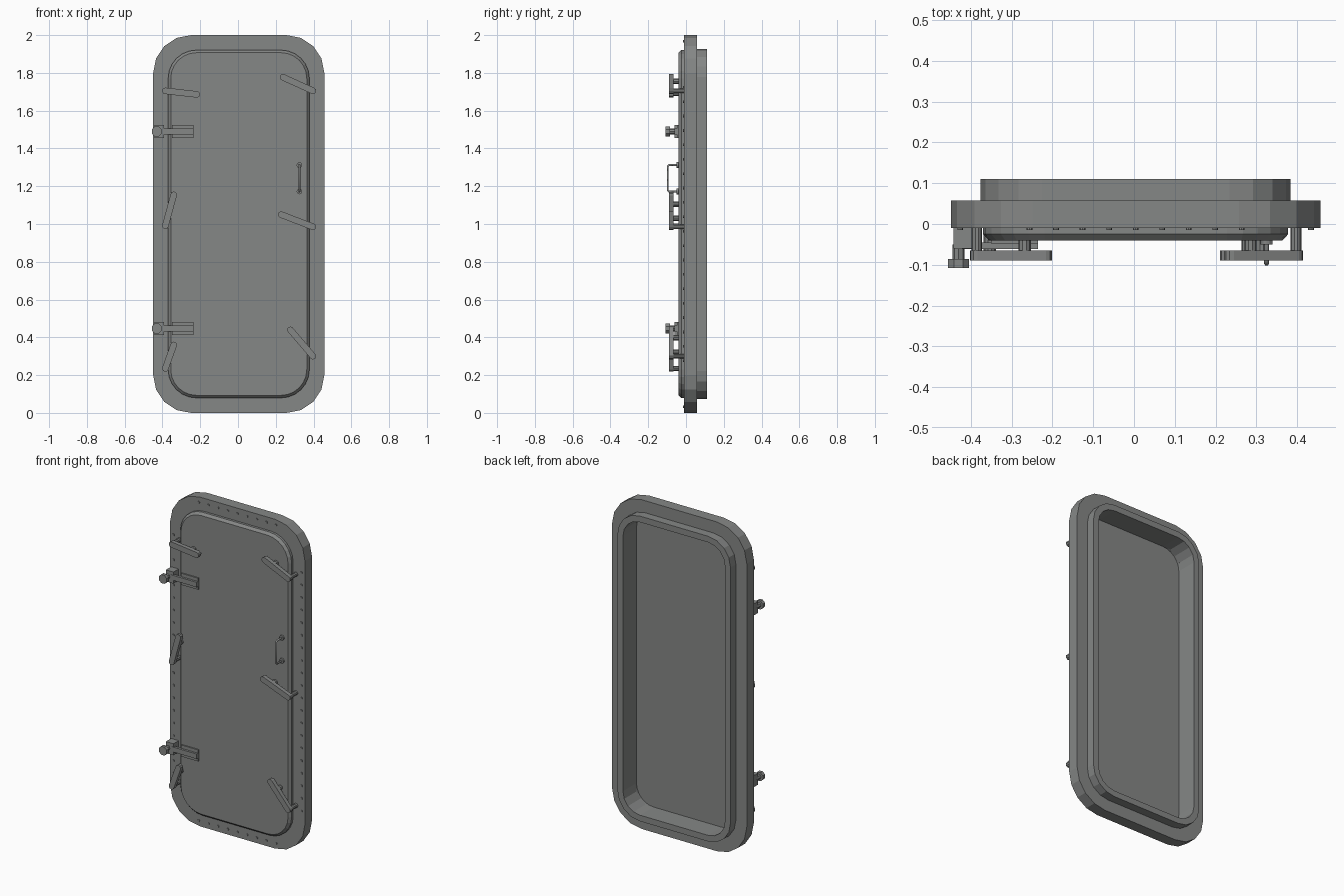
import bpy, bmesh, math
from math import cos, sin, pi

cube = bpy.data.objects.get("Cube")
if cube:
    bpy.data.objects.remove(cube, do_unlink=True)

CX = 0.004  # centre line of frame and door

steel = bpy.data.materials.new("grey_steel")
steel.use_nodes = True
GREY = (0.235, 0.242, 0.238, 1)
steel.diffuse_color = GREY
steel.node_tree.nodes["Principled BSDF"].inputs["Base Color"].default_value = GREY


def finish(name, bm):
    bmesh.ops.recalc_face_normals(bm, faces=bm.faces)
    mesh = bpy.data.meshes.new(name)
    bm.to_mesh(mesh)
    bm.free()
    mesh.materials.append(steel)
    obj = bpy.data.objects.new(name, mesh)
    bpy.context.collection.objects.link(obj)
    return obj


def rounded_rect(hx, hz, r, segs):
    """Outline in x and z, centred on the frame."""
    pts = []
    for q, (sx, sz) in enumerate([(1, 1), (-1, 1), (-1, -1), (1, -1)]):
        for i in range(segs + 1):
            a = (q + i / segs) * pi / 2
            pts.append((CX + sx * (hx - r) + r * cos(a), 1 + sz * (hz - r) + r * sin(a)))
    return pts


def circle(x, z, r, n, turn=0.0):
    return [(x + r * cos(turn + 2 * pi * i / n), z + r * sin(turn + 2 * pi * i / n))
            for i in range(n)]


def box(x0, x1, z0, z1):
    return [(x0, z0), (x1, z0), (x1, z1), (x0, z1)]


def capsule(a, b, r, segs=5):
    ang = math.atan2(b[1] - a[1], b[0] - a[0])
    pts = []
    for (x, z), start in ((a, ang + pi / 2), (b, ang - pi / 2)):
        pts += [(x + r * cos(start + pi * i / segs), z + r * sin(start + pi * i / segs))
                for i in range(segs + 1)]
    return pts


def loft(bm, layers, caps=True, closed=False):
    """Join outlines, each given with its y, into a skin."""
    rings = [[bm.verts.new((x, y, z)) for x, z in pts] for pts, y in layers]
    pairs = list(zip(rings, rings[1:]))
    if closed:
        pairs.append((rings[-1], rings[0]))
    for a, b in pairs:
        n = len(a)
        for i in range(n):
            j = (i + 1) % n
            bm.faces.new((a[i], a[j], b[j], b[i]))
    if caps:
        bm.faces.new(rings[0])
        bm.faces.new(rings[-1])


def prism(bm, pts, y0, y1):
    loft(bm, [(pts, y0), (pts, y1)])


# Frame with the collar at the back
outer = rounded_rect(0.453, 1.0, 0.2, 4)
collar = rounded_rect(0.38, 0.927, 0.15, 4)
opening = rounded_rect(0.343, 0.89, 0.115, 4)
bm = bmesh.new()
loft(bm, [(opening, -0.01), (outer, -0.01), (outer, 0.058), (collar, 0.058),
          (collar, 0.11), (opening, 0.11)], caps=False, closed=True)
finish("frame", bm)

# Door leaf with chamfered front edge, pan floor at its back
leaf = rounded_rect(0.374, 0.921, 0.15, 6)
leaf_front = rounded_rect(0.36, 0.907, 0.136, 6)
pan = rounded_rect(0.343, 0.89, 0.115, 6)
bm = bmesh.new()
loft(bm, [(pan, -0.02), (pan, -0.005), (leaf, -0.005), (leaf, -0.025), (leaf_front, -0.04)])
finish("door_leaf", bm)

# Rivets around the frame
bm = bmesh.new()
spots = [(CX + s * 0.43, 1 + (i - 9.5) * 0.0762) for s in (-1, 1) for i in range(20)]
spots += [(CX + (i - 4) * 0.065, 1 + s * 0.967) for s in (-1, 1) for i in range(9)]
for x, z in spots:
    prism(bm, circle(x, z, 0.007, 8), -0.008, -0.015)
finish("frame_rivets", bm)

# Clamping levers: pivot end, free end
levers = {
    "right_top_lever": ((-0.385, 1.705), (-0.218, 1.686)),
    "right_middle_lever": ((-0.385, 0.99), (-0.34, 1.155)),
    "right_bottom_lever": ((-0.385, 0.235), (-0.34, 0.36)),
    "left_top_lever": ((0.397, 1.705), (0.238, 1.777)),
    "left_middle_lever": ((0.397, 0.985), (0.228, 1.05)),
    "left_bottom_lever": ((0.397, 0.30), (0.277, 0.44)),
}
for name, (a, b) in levers.items():
    bm = bmesh.new()
    prism(bm, capsule(a, b, 0.017), -0.065, -0.09)
    prism(bm, circle(*a, 0.013, 10), -0.008, -0.07)
    stub = [p + (q - p) * 0.7 for p, q in zip(a, b)]
    prism(bm, circle(*stub, 0.015, 10), -0.02, -0.07)
    finish(name, bm)

# Hinges on the right side
for name, z in (("upper_hinge", 1.49), ("lower_hinge", 0.447)):
    bm = bmesh.new()
    prism(bm, box(-0.443, -0.392, z - 0.035, z + 0.035), -0.008, -0.06)
    prism(bm, box(-0.35, -0.235, z - 0.035, z + 0.035), -0.038, -0.048)
    prism(bm, box(-0.43, -0.235, z - 0.015, z + 0.015), -0.045, -0.061)
    prism(bm, circle(-0.43, z, 0.015, 8), -0.05, -0.09)
    prism(bm, circle(-0.43, z, 0.028, 8, pi / 8), -0.086, -0.108)
    finish(name, bm)

# Grab handle: bent rod and two round feet
rod = bpy.data.curves.new("grab_handle", "CURVE")
rod.dimensions = "3D"
rod.bevel_depth = 0.006
rod.bevel_resolution = 1
rod.use_fill_caps = True
path = [(-0.038, 1.312), (-0.09, 1.312), (-0.097, 1.305),
        (-0.097, 1.179), (-0.09, 1.172), (-0.038, 1.172)]
spline = rod.splines.new("POLY")
spline.points.add(len(path) - 1)
for point, (y, z) in zip(spline.points, path):
    point.co = (0.325, y, z, 1)
rod.materials.append(steel)
bpy.context.collection.objects.link(bpy.data.objects.new("grab_handle", rod))
bm = bmesh.new()
for z in (1.312, 1.172):
    prism(bm, circle(0.325, z, 0.015, 12), -0.038, -0.05)
finish("grab_handle_feet", bm)
